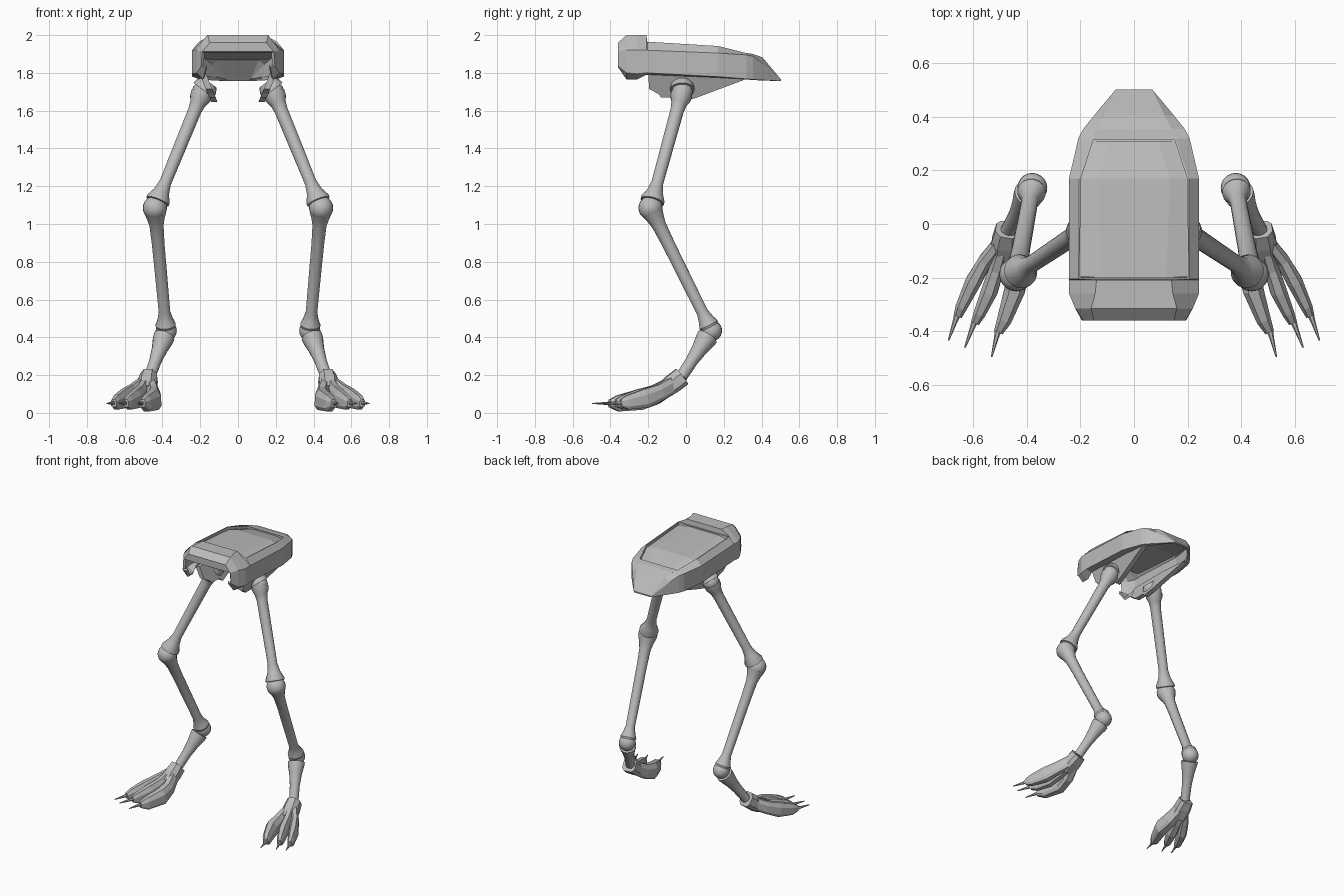
import bpy, bmesh, math
from mathutils import Vector

if "Cube" in bpy.data.objects:
    bpy.data.objects.remove(bpy.data.objects["Cube"])

grey = bpy.data.materials.new("plain grey")
grey.diffuse_color = (0.5, 0.5, 0.5, 1)
grey.use_nodes = True
grey.node_tree.nodes["Principled BSDF"].inputs["Base Color"].default_value = grey.diffuse_color


def finish(bm, name, smooth=False):
    bmesh.ops.recalc_face_normals(bm, faces=bm.faces)
    me = bpy.data.meshes.new(name)
    bm.to_mesh(me)
    bm.free()
    ob = bpy.data.objects.new(name, me)
    bpy.context.collection.objects.link(ob)
    me.materials.append(grey)
    if smooth:
        bpy.ops.object.select_all(action='DESELECT')
        ob.select_set(True)
        bpy.context.view_layer.objects.active = ob
        bpy.ops.object.shade_smooth_by_angle(angle=math.radians(35))
    return ob


def loft(bm, rings, closed=True, caps=True):
    """Skin a list of point rings; returns face rows."""
    vs = [[bm.verts.new(p) for p in r] for r in rings]
    n = len(vs[0])
    rows = []
    for a, b in zip(vs, vs[1:]):
        rows.append([bm.faces.new((a[i], a[(i + 1) % n], b[(i + 1) % n], b[i]))
                     for i in range(n if closed else n - 1)])
    if caps:
        bm.faces.new(vs[0][::-1])
        bm.faces.new(vs[-1])
    return vs, rows


def bone(name, a, b, profile, sides=16):
    """Turned shaft from a to b; profile = (distance fraction, radius)."""
    a, b = Vector(a), Vector(b)
    q = (b - a).to_track_quat('Z', 'Y')
    length = (b - a).length
    rings = [[a + q @ Vector((r * math.cos(k * math.tau / sides), r * math.sin(k * math.tau / sides), t * length))
              for k in range(sides)] for t, r in profile]
    bm = bmesh.new()
    loft(bm, rings)
    return finish(bm, name, True)


def ball(name, c, r):
    bm = bmesh.new()
    bmesh.ops.create_uvsphere(bm, u_segments=20, v_segments=12, radius=r)
    bmesh.ops.translate(bm, verts=bm.verts, vec=c)
    return finish(bm, name, True)


def limb(name, s, pts):
    """Faceted eight-sided block along a path; pts = (x, y, z, width, height)."""
    ps = [Vector((s * p[0], p[1], p[2])) for p in pts]
    rings = []
    for i, p in enumerate(ps):
        d = (ps[min(i + 1, len(ps) - 1)] - ps[max(i - 1, 0)]).normalized()
        side = d.cross(Vector((0, 0, 1))).normalized()
        up = side.cross(d)
        w, h = pts[i][3] / 2, pts[i][4] / 2
        shape = ((-1, -.6), (-.6, -1), (.6, -1), (1, -.6), (1, .4), (.5, 1), (-.5, 1), (-1, .4))
        rings.append([p + side * (u * w) + up * (v * h) for u, v in shape])
    bm = bmesh.new()
    loft(bm, rings)
    return finish(bm, name)


# Body shell: y, top (x, z), shoulder (x, z), side bottom (x, z), under lip (x, z)
stations = [
    (-.36, .15, 1.96, .19, 1.912, .195, 1.835, .17, 1.83),
    (-.315, .16, 2.0, .22, 1.92, .22, 1.80, .185, 1.765),
    (-.26, .145, 2.0, .243, 1.92, .243, 1.795, .185, 1.765),
    (-.21, .14, 2.0, .243, 1.92, .243, 1.80, .195, 1.79),
    (-.205, .207, 1.965, .243, 1.92, .243, 1.80, .195, 1.79),
    (.17, .205, 1.942, .243, 1.905, .243, 1.78, .20, 1.775),
    (.32, .155, 1.905, .208, 1.895, .208, 1.768, .17, 1.765),
    (.355, .14, 1.90, .19, 1.888, .19, 1.765, .16, 1.762),
    (.405, .115, 1.882, .15, 1.85, .15, 1.762, .13, 1.76),
    (.503, .067, 1.765, .068, 1.762, .068, 1.757, .055, 1.756),
]
rings = []
for y, *v in stations:
    right = [Vector((v[i], y, v[i + 1])) for i in (6, 4, 2, 0)]
    rings.append(right + [Vector((-p.x, y, p.z)) for p in right[::-1]])
bm = bmesh.new()
vs, rows = loft(bm, rings, closed=False, caps=False)
bm.faces.new((vs[0][2], vs[0][3], vs[0][4], vs[0][5]))  # front lip
bm.faces.new(vs[-1])  # tail edge
bmesh.ops.recalc_face_normals(bm, faces=bm.faces)
if rows[4][3].normal.z < 0:
    bmesh.ops.reverse_faces(bm, faces=bm.faces)
# sunken deck framed by a rim
bmesh.ops.inset_region(bm, faces=[rows[4][3], rows[5][3]], thickness=.006, depth=0)
deck = [rows[4][3], rows[5][3]]
res = bmesh.ops.extrude_face_region(bm, geom=deck)
bmesh.ops.translate(bm, verts=[e for e in res['geom'] if isinstance(e, bmesh.types.BMVert)], vec=(0, 0, -.022))
bmesh.ops.delete(bm, geom=[f for f in deck if f.is_valid], context='FACES')
me = bpy.data.meshes.new("body_shell")
bm.to_mesh(me)
bm.free()
shell = bpy.data.objects.new("body_shell", me)
bpy.context.collection.objects.link(shell)
me.materials.append(grey)
mod = shell.modifiers.new("thickness", 'SOLIDIFY')
mod.thickness = .02
mod.offset = -1

# Raised deck panel inside the rim
bm = bmesh.new()
panel = [(-.204, .198, 1.945, .12, 1.956), (.17, .196, 1.922, .135, 1.938), (.31, .15, 1.89, .09, 1.899)]
loft(bm, [[(xe, y, ze), (xm, y, zm), (-xm, y, zm), (-xe, y, ze), (-xe, y, ze - .012), (xe, y, ze - .012)]
          for y, xe, ze, xm, zm in panel])
finish(bm, "deck_panel")

for s, tag in ((1, "right"), (-1, "left")):
    # Hip bracket: slanted plate under the shell
    outline = [(.34, 1.775), (.06, 1.67), (-.02, 1.645), (-.05, 1.67), (-.13, 1.67),
               (-.15, 1.69), (-.195, 1.715), (-.20, 1.80), (.1, 1.80)]
    bm = bmesh.new()
    loft(bm, [[(s * (.205 - (1.8 - z) * .4 - t), y, z) for y, z in outline] for t in (0, .035)])
    finish(bm, tag + "_hip_bracket")

    # Leg joints
    hip = (s * .188, -.02, 1.70)
    knee = (s * .44, -.188, 1.085)
    ankle = (s * .38, .135, .435)
    heel = (s * .468, -.025, .19)
    ball(tag + "_hip_ball", hip, .055)
    ball(tag + "_knee_ball", knee, .064)
    ball(tag + "_ankle_ball", ankle, .056)
    bone(tag + "_hip_cup", (s * .15, -.02, 1.75), hip, [(0, .045), (.4, .062), (.85, .066), (.86, .05)])

    # Leg bones
    bone(tag + "_thigh", hip, knee,
         [(.02, .058), (.06, .055), (.10, .042), (.16, .036), (.78, .032), (.86, .043), (.925, .064), (.945, .064), (.95, .05)])
    bone(tag + "_shin", knee, ankle,
         [(.03, .06), (.08, .048), (.14, .038), (.3, .034), (.85, .031), (.91, .042), (.95, .054), (.97, .05)])
    bone(tag + "_lower_shank", ankle, heel,
         [(.12, .04), (.13, .057), (.2, .055), (.4, .042), (.65, .033), (1, .031)])

    # Foot: palm, three toes and claws
    limb(tag + "_palm", s, [(.472, -.022, .192, .09, .10), (.48, -.07, .155, .105, .10), (.487, -.13, .11, .10, .085)])
    toes = {
        "inner": ([(.465, -.07, .15, .055, .085), (.448, -.165, .093, .07, .10), (.445, -.245, .07, .078, .11),
                   (.485, -.36, .05, .055, .085), (.507, -.405, .05, .035, .04)], (.532, -.497, .05)),
        "middle": ([(.485, -.07, .155, .05, .08), (.513, -.165, .105, .055, .085), (.54, -.25, .075, .062, .10),
                    (.577, -.335, .055, .045, .075), (.594, -.37, .052, .032, .04)], (.632, -.462, .05)),
        "outer": ([(.495, -.06, .155, .05, .08), (.555, -.135, .11, .052, .085), (.60, -.215, .077, .06, .10),
                   (.645, -.31, .055, .044, .075), (.659, -.345, .052, .032, .04)], (.693, -.435, .05)),
    }
    for t, (pts, tip) in toes.items():
        limb(f"{tag}_{t}_toe", s, pts)
        x, y, z = pts[-1][:3]
        bone(f"{tag}_{t}_claw", (s * x, y + .01, z), (s * tip[0], tip[1], tip[2]),
             [(0, .013), (.3, .009), (1, .003)], 6)
